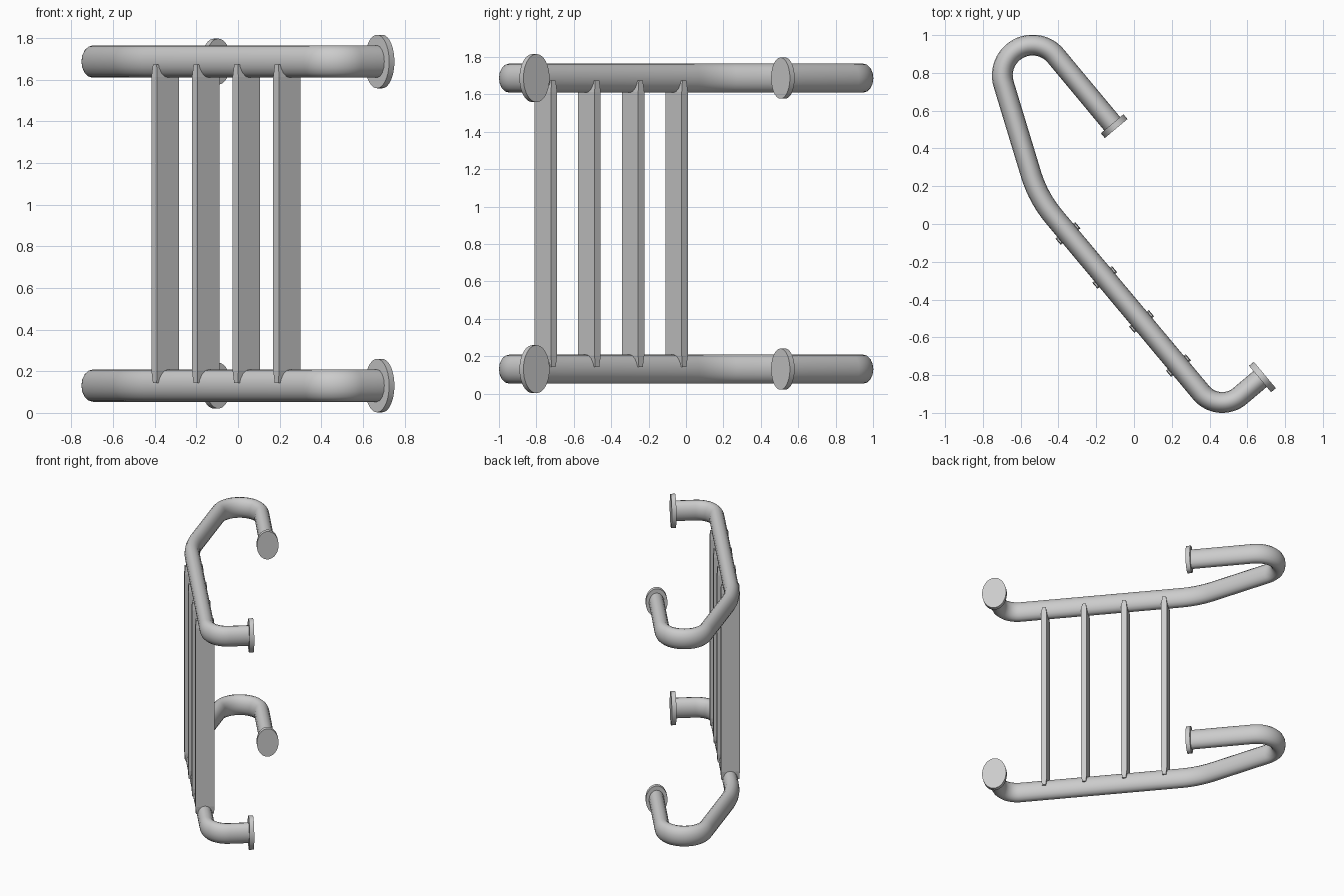
import bpy
import bmesh
from math import radians, cos, sin, atan2
from mathutils import Vector, Matrix

cube = bpy.data.objects.get("Cube")
if cube:
    bpy.data.objects.remove(cube, do_unlink=True)

STRETCH = 1.41            # tubes and flanges are taller than wide
TUBE = 0.055
RAIL_Z = {"lower": 0.131, "upper": 1.687}
ALONG = Vector((0.642, -0.767, 0))
YAW = atan2(ALONG.y, ALONG.x)

metal = bpy.data.materials.new("light_grey_metal")
metal.use_nodes = True
grey = (0.6, 0.6, 0.6, 1)
metal.diffuse_color = grey
metal.node_tree.nodes["Principled BSDF"].inputs["Base Color"].default_value = grey


def add_object(name, mesh):
    obj = bpy.data.objects.new(name, mesh)
    bpy.context.scene.collection.objects.link(obj)
    mesh.materials.clear()
    mesh.materials.append(metal)
    return obj


def smooth(obj):
    bpy.ops.object.select_all(action="DESELECT")
    obj.select_set(True)
    bpy.context.view_layer.objects.active = obj
    bpy.ops.object.shade_smooth_by_angle(angle=radians(40))


def arc(cx, cy, r, start, end, steps):
    angles = [radians(start + (end - start) * i / steps) for i in range(steps + 1)]
    return [(cx + r * cos(a), cy + r * sin(a)) for a in angles]


# Centre line: rear arm, hooked bend, shallow bend, front bend, front arm
REAR_END = (-0.105, 0.518)
FRONT_END = (0.68, -0.81)
path = ([REAR_END]
        + arc(-0.537, 0.787, 0.16, 40, 198, 24)
        + arc(0.076, 0.454, 0.65, 198, 220, 8)
        + arc(0.467, -0.80, 0.145, 220, 310, 16)
        + [FRONT_END])


def make_rail(name, z):
    curve = bpy.data.curves.new(name + "_path", "CURVE")
    curve.dimensions = "3D"
    curve.bevel_depth = TUBE
    curve.bevel_resolution = 6
    spline = curve.splines.new("POLY")
    spline.points.add(len(path) - 1)
    for point, (x, y) in zip(spline.points, path):
        point.co = (x, y, 0, 1)
    temp = bpy.data.objects.new(name + "_path", curve)
    bpy.context.scene.collection.objects.link(temp)
    bpy.context.view_layer.update()
    graph = bpy.context.evaluated_depsgraph_get()
    mesh = bpy.data.meshes.new_from_object(temp.evaluated_get(graph))
    bpy.data.objects.remove(temp, do_unlink=True)
    mesh.transform(Matrix.Translation((0, 0, z)) @ Matrix.Diagonal((1, 1, STRETCH, 1)))
    smooth(add_object(name, mesh))


def make_flange(name, centre, z, yaw, radius):
    bm = bmesh.new()
    bmesh.ops.create_cone(bm, cap_ends=True, segments=40, radius1=radius,
                          radius2=radius, depth=0.033)
    bm.transform(Matrix.Translation((*centre, z))
                 @ Matrix.Diagonal((1, 1, STRETCH, 1))
                 @ Matrix.Rotation(yaw, 4, "Z") @ Matrix.Rotation(radians(90), 4, "Y"))
    mesh = bpy.data.meshes.new(name)
    bm.to_mesh(mesh)
    bm.free()
    smooth(add_object(name, mesh))


def make_bar(name, centre):
    # Flat upright plate whose ends taper slightly inside the rails
    bm = bmesh.new()
    bmesh.ops.create_cube(bm, size=1, matrix=Matrix.Diagonal((0.043, 0.136, 1.41, 1)))
    ends = [f for f in bm.faces if abs(f.normal.z) > 0.9]
    for face in ends:
        new = bmesh.ops.extrude_discrete_faces(bm, faces=[face])["faces"][0]
        side = 1 if new.calc_center_median().z > 0 else -1
        for v in new.verts:
            v.co.x *= 0.65
            v.co.y *= 0.95
            v.co.z += 0.06 * side
    bm.transform(Matrix.Translation(centre) @ Matrix.Rotation(YAW, 4, "Z"))
    mesh = bpy.data.meshes.new(name)
    bm.to_mesh(mesh)
    bm.free()
    add_object(name, mesh)


for level, height in RAIL_Z.items():
    make_rail(level + "_rail", height)
    make_flange(level + "_rear_flange", REAR_END, height, YAW, 0.078)
    make_flange(level + "_front_flange", FRONT_END, height, YAW + radians(90), 0.091)

first, last = Vector((-0.35, -0.05, 0.908)), Vector((0.235, -0.749, 0.908))
for i in range(4):
    make_bar(f"upright_bar_{i + 1}", first.lerp(last, i / 3))
